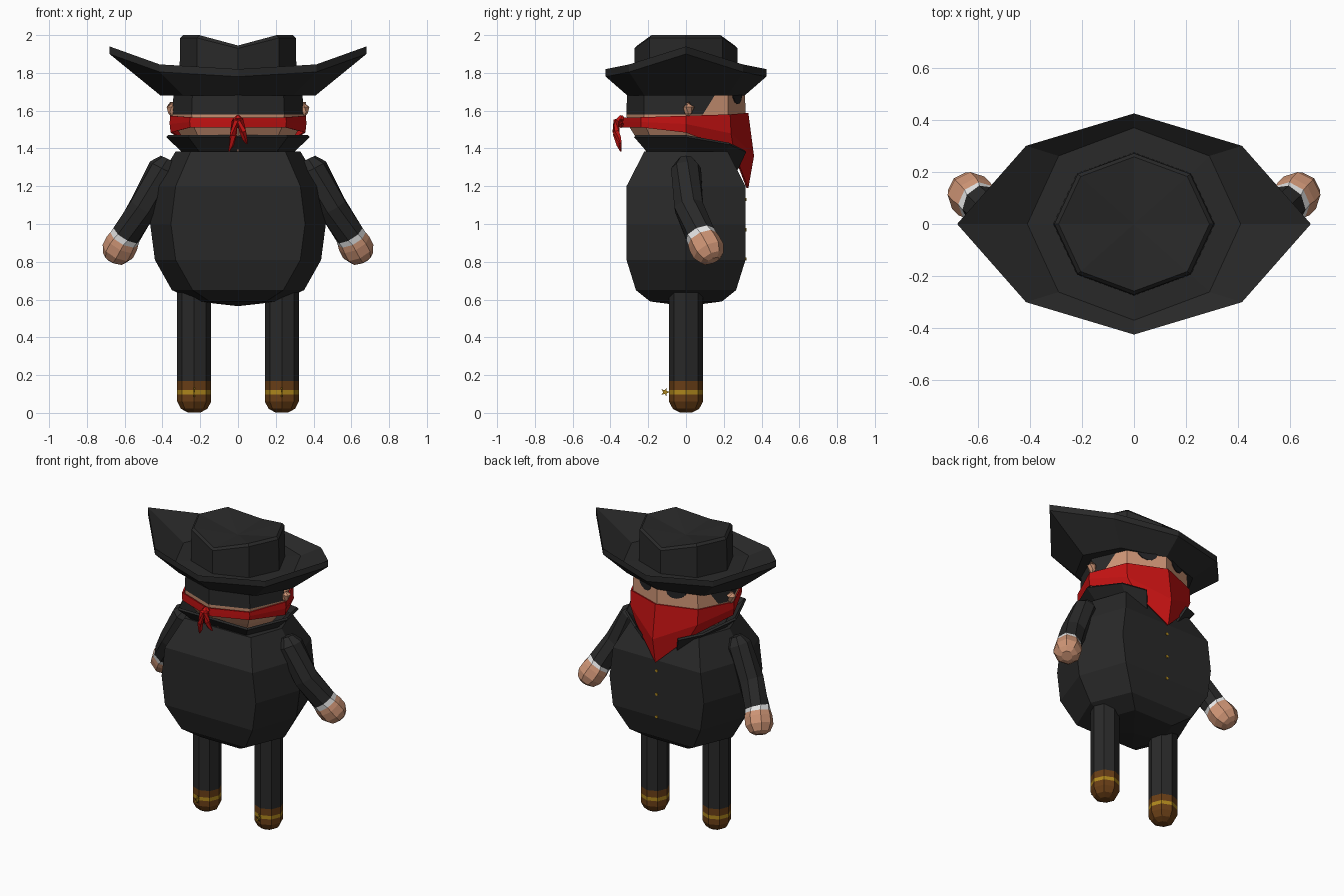
import bpy, bmesh
from math import sin, cos, pi, radians
from mathutils import Vector

if "Cube" in bpy.data.objects:
    bpy.data.objects.remove(bpy.data.objects["Cube"])


def material(name, rgb):
    m = bpy.data.materials.new(name)
    m.diffuse_color = (*rgb, 1)
    m.use_nodes = True
    m.node_tree.nodes["Principled BSDF"].inputs["Base Color"].default_value = m.diffuse_color
    return m


BLACK = material("black cloth", (0.022, 0.022, 0.022))
RED = material("red scarf", (0.55, 0.006, 0.006))
SKIN = material("skin", (0.62, 0.30, 0.18))
BROWN = material("brown leather", (0.14, 0.048, 0.008))
GOLD = material("gold", (0.42, 0.24, 0.012))
WHITE = material("white cuff", (0.8, 0.8, 0.8))
EYE = material("eye dark", (0.016, 0.016, 0.018))


def loft(name, rings, mats, rule=None, closed=True, cap=True, thick=0):
    """Join rings of points with faces; rule(centre, row) gives the material index."""
    bm = bmesh.new()
    rows = [[bm.verts.new(p) for p in r] for r in rings]
    n = len(rows[0]) if len(rows[0]) > 1 else len(rows[1])
    for k, (a, b) in enumerate(zip(rows, rows[1:])):
        for i in range(n if closed else n - 1):
            j = (i + 1) % n
            if len(a) == 1:
                vs = [a[0], b[j], b[i]]
            elif len(b) == 1:
                vs = [a[i], a[j], b[0]]
            else:
                vs = [a[i], a[j], b[j], b[i]]
            f = bm.faces.new(vs)
            if rule:
                f.material_index = rule(f.calc_center_median(), k)
    if cap:
        for r, k in ((rows[0], 0), (rows[-1], len(rows) - 2)):
            if len(r) > 2:
                f = bm.faces.new(r)
                if rule:
                    f.material_index = rule(f.calc_center_median(), k)
    bmesh.ops.recalc_face_normals(bm, faces=bm.faces[:])
    me = bpy.data.meshes.new(name)
    bm.to_mesh(me)
    bm.free()
    for m in mats:
        me.materials.append(m)
    ob = bpy.data.objects.new(name, me)
    bpy.context.collection.objects.link(ob)
    if thick:
        mod = ob.modifiers.new("thickness", 'SOLIDIFY')
        mod.thickness, mod.offset = thick, 0
    return ob


def octagon(rx, ry, z, z45=None, z90=None):
    """Eight points with corners on the axes; height may differ per corner."""
    hs = [z, z if z45 is None else z45, z if z90 is None else z90]
    return [(rx * cos(i * pi / 4), ry * sin(i * pi / 4), hs[(0, 1, 2, 1)[i % 4]])
            for i in range(8)]


def tube(name, path, mats, rule=None, sides=8):
    """Path entries are (x, y, z, radius)."""
    pts = [Vector(p[:3]) for p in path]
    rings = []
    for i, p in enumerate(path):
        d = pts[min(i + 1, len(pts) - 1)] - pts[max(i - 1, 0)]
        q = d.to_track_quat('Z', 'Y')
        rings.append([pts[i] + q @ Vector((p[3] * cos(2 * pi * k / sides),
                                           p[3] * sin(2 * pi * k / sides), 0))
                      for k in range(sides)])
    return loft(name, rings, mats, rule)


# Body: six-sided barrel
def hexagon(xo, xi, y, z):
    return [(xo, 0, z), (xi, y, z), (-xi, y, z), (-xo, 0, z), (-xi, -y, z), (xi, -y, z)]


loft("body", [[(0, 0, 0.565)], hexagon(0.22, 0.15, 0.19, 0.59), hexagon(0.35, 0.24, 0.265, 0.65),
              hexagon(0.44, 0.33, 0.315, 0.81), hexagon(0.465, 0.355, 0.315, 1.0),
              hexagon(0.44, 0.33, 0.315, 1.2), hexagon(0.33, 0.25, 0.22, 1.385)], [BLACK])

# Coat buttons
for z in (1.13, 0.97, 0.815):
    loft("button", [[(0.01 * cos(t * pi / 3), y, z + 0.01 * sin(t * pi / 3)) for t in range(6)]
                    for y in (0.312, 0.32)], [GOLD])

# Collar: flared strip open at the chest
low = [(0.12, 0.27, 1.29), (0.23, 0.2, 1.37), (0.29, 0, 1.385), (0.2, -0.2, 1.385)]
high = [(0.16, 0.315, 1.385), (0.29, 0.23, 1.425), (0.375, 0, 1.465), (0.26, -0.27, 1.465)]


def mirrored(half):
    return half + [(-x, y, z) for x, y, z in reversed(half)]


loft("collar", [mirrored(low), mirrored(high)], [BLACK], closed=False, cap=False, thick=0.015)


# Head: extra point on the side faces carries the slanted hairline
def head_ring(rx, ry, z, t):
    half = [(0.707 * rx, -0.707 * ry, z), (rx, 0, z),
            (rx * (1 - 0.293 * t), 0.707 * ry * t, z), (0.707 * rx, 0.707 * ry, z)]
    return [(0, -ry, z)] + half + [(0, ry, z)] + [(-x, y, h) for x, y, h in reversed(half)]


loft("head", [head_ring(0.22, 0.2, 1.37, 0.4), head_ring(0.29, 0.26, 1.45, 0.4),
              head_ring(0.34, 0.31, 1.53, 0.4), head_ring(0.347, 0.315, 1.58, 0.4),
              head_ring(0.34, 0.312, 1.72, 0.8)], [SKIN, BLACK],
     lambda c, k: 1 if c.z > 1.6 and c.y < 0.11 else 0)

# Eyes (half-moon plates) and ears
for s in (1, -1):
    rows = []
    for off in (-0.002, 0.006):
        ring = []
        for k in range(7):
            a = pi + k * pi / 6
            x = 0.12 + 0.062 * cos(a)
            y = 0.314 - 0.391 * x + off
            ring.append((s * x, y, 1.69 + 0.055 * sin(a) + 0.1 * (x - 0.12)))
        rows.append(ring)
    loft("eye", rows, [EYE])
    tube("ear", [(s * 0.345, 0.01, 1.565, 0.006), (s * 0.348, 0.01, 1.59, 0.022),
                 (s * 0.352, 0.015, 1.62, 0.03), (s * 0.35, 0.01, 1.643, 0.012)], [SKIN], sides=6)


# Scarf: band round the head that drops to a point in front
def scarf_row(z_back, r, side_z, p45, p90):
    return [(r, 0, side_z), p45, p90, (-p45[0], p45[1], p45[2]), (-r, 0, side_z),
            (-0.707 * r, -0.235, z_back), (0, -0.332, z_back), (0.707 * r, -0.235, z_back)]


loft("scarf", [scarf_row(1.565, 0.355, 1.573, (0.25, 0.23, 1.58), (0, 0.325, 1.588)),
               scarf_row(1.54, 0.357, 1.53, (0.25, 0.235, 1.48), (0, 0.355, 1.36)),
               scarf_row(1.512, 0.352, 1.485, (0.2, 0.25, 1.385), (0, 0.325, 1.19))],
     [RED], cap=False, thick=0.01)

# Scarf knot with two tails
tube("scarf_knot", [(0, -0.34, 1.575, 0.008), (0, -0.345, 1.555, 0.028),
                    (0, -0.345, 1.53, 0.025), (0, -0.34, 1.51, 0.008)], [RED], sides=6)
for s, drop in ((-1, 0.17), (1, 0.13)):
    tube("scarf_tail", [(s * 0.005, -0.34, 1.555, 0.012), (s * 0.015, -0.368, 1.545, 0.018),
                        (s * 0.025, -0.37, 1.555 - drop * 0.5, 0.019),
                        (s * 0.035, -0.355, 1.555 - drop * 0.8, 0.014),
                        (s * 0.048, -0.345, 1.555 - drop, 0.004)], [RED], sides=5)


# Hat: brim with raised side tips, crown with front-to-back dip
def brim_rim(dz):
    r = octagon(0.68, 0.425, 1.94 + dz, 1.845 + dz, 1.82 + dz)
    return [(x * (0.863 if i % 2 else 1), y, z) for i, (x, y, z) in enumerate(r)]


loft("hat", [octagon(0.41, 0.31, 1.68), brim_rim(-0.04), brim_rim(0),
             octagon(0.41, 0.37, 1.77), octagon(0.31, 0.275, 1.775),
             octagon(0.306, 0.272, 1.985, 1.985, 1.93), octagon(0.29, 0.258, 2.0, 2.0, 1.945),
             [(0, 0, 1.935)]], [BLACK])

for s in (1, -1):
    # Arm, cuff and rounded hand in one tube
    tube("arm", [(s * 0.372, 0, 1.345, 0.04), (s * 0.395, 0, 1.295, 0.08),
                 (s * 0.50, 0.015, 1.09, 0.082), (s * 0.59, 0.075, 0.945, 0.08),
                 (s * 0.602, 0.086, 0.922, 0.082), (s * 0.615, 0.098, 0.897, 0.088),
                 (s * 0.637, 0.12, 0.855, 0.088), (s * 0.655, 0.138, 0.82, 0.065),
                 (s * 0.661, 0.144, 0.806, 0.035)], [BLACK, WHITE, SKIN],
         lambda c, k: 0 if k < 3 else 1 if k == 3 else 2)
    # Leg with boot, gold strap and rounded sole
    x0 = s * 0.232
    rings = [octagon(r, r, z) for r, z in ((0.035, 0.003), (0.07, 0.022), (0.09, 0.06), (0.09, 0.098),
                                           (0.09, 0.122), (0.09, 0.168), (0.09, 0.7))]
    loft("leg", [[(x + x0, y, z) for x, y, z in r] for r in rings], [BLACK, BROWN, GOLD],
         lambda c, k: 0 if k == 5 else 2 if k == 3 else 1)
    # Spur star behind the boot
    star = [((0.026, 0.01)[k % 2], radians(36 * k)) for k in range(10)]
    loft("spur", [[(x0 + dx, -0.11 + r * cos(a), 0.11 + r * sin(a)) for r, a in star]
                  for dx in (-0.004, 0.004)], [GOLD])
